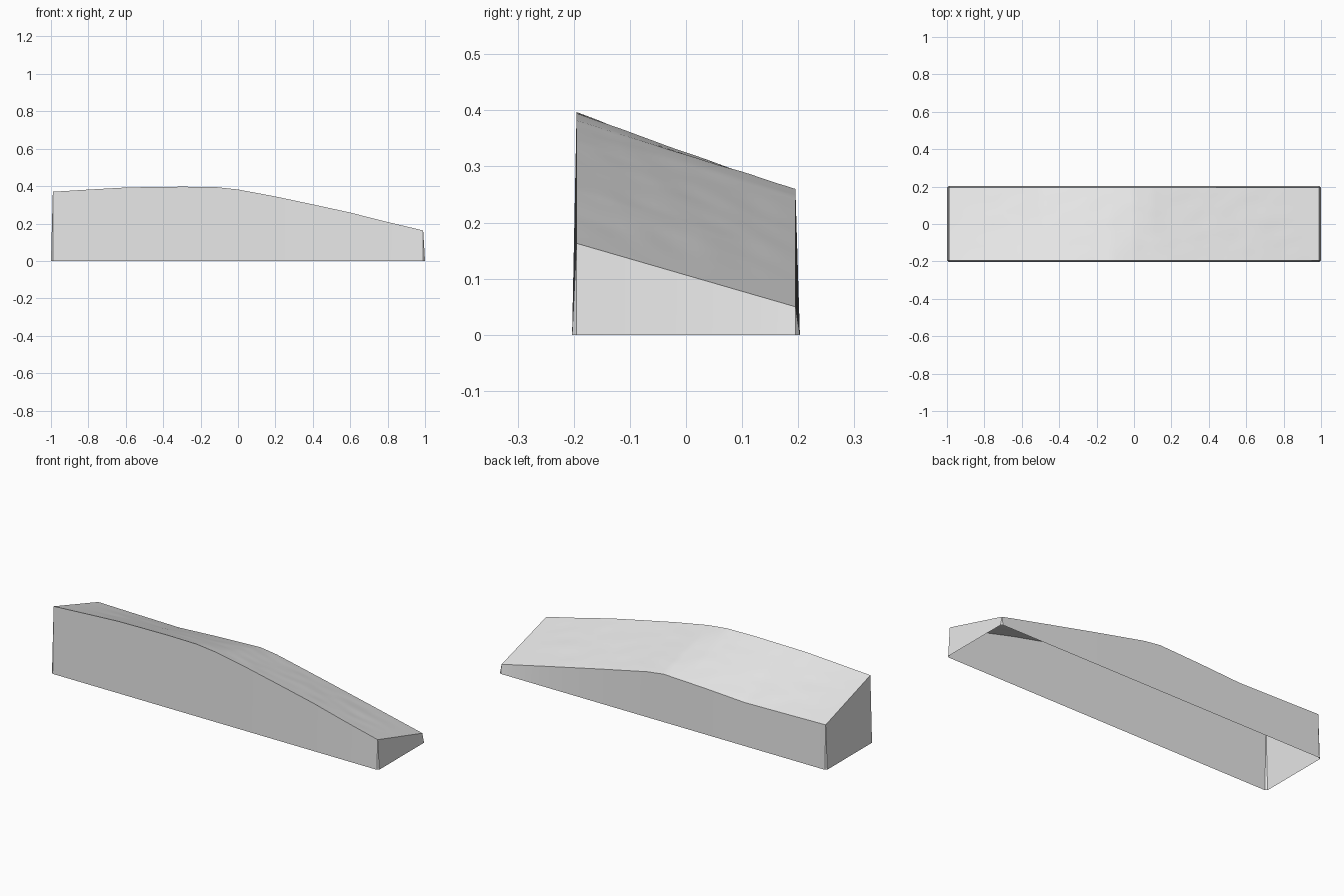
import bpy, bmesh, math
from mathutils import Vector, noise

cube = bpy.data.objects.get("Cube")
if cube:
    bpy.data.objects.remove(cube, do_unlink=True)

# One plain stone grey
grey = bpy.data.materials.new("stone_grey")
grey.use_nodes = True
colour = (0.8, 0.8, 0.8, 1)
grey.diffuse_color = colour
grey.node_tree.nodes["Principled BSDF"].inputs["Base Color"].default_value = colour

# Ridge heights along the front and back edges, as (x, z)
FRONT = [(-1, .37), (-.78, .383), (-.6, .393), (-.3, .397), (-.12, .395), (0, .382),
         (.2, .345), (.4, .303), (.6, .26), (.8, .21), (1, .163)]
BACK = [(-1, .245), (-.8, .241), (-.5, .236), (-.25, .25), (0, .26), (.1, .247),
        (.4, .183), (.7, .117), (1, .05)]
TOP_X, TOP_Y = 0.99, 0.195      # edge of the sloping ground
BASE_X, BASE_Y = 1.0, 0.203     # foot of the flared skirt
NX, NY = 100, 20


def height(points, x):
    for (x0, z0), (x1, z1) in zip(points, points[1:]):
        if x <= x1:
            return z0 + (z1 - z0) * (x - x0) / (x1 - x0)
    return points[-1][1]


def ground(u, v):
    x = (2 * u - 1) * TOP_X
    y = (2 * v - 1) * TOP_Y
    z = height(FRONT, x / TOP_X) * (1 - v) + height(BACK, x / TOP_X) * v
    # gentle weathering that fades out at the border
    fade = min(1, 8 * min(u, 1 - u, v, 1 - v))
    z += 0.002 * fade * noise.noise(Vector((x * 8, y * 14, 0)))
    return Vector((x, y, z))


# Sloping ground surface
bm = bmesh.new()
grid = [[bm.verts.new(ground(i / NX, j / NY)) for j in range(NY + 1)]
        for i in range(NX + 1)]
for i in range(NX):
    for j in range(NY):
        bm.faces.new((grid[i][j], grid[i + 1][j], grid[i + 1][j + 1], grid[i][j + 1]))


# Flared skirt on each side, open underneath
def skirt(edge, axis, value):
    feet = []
    for v in edge:
        p = v.co.copy()
        p[axis], p.z = value, 0
        feet.append(bm.verts.new(p))
    for k in range(len(edge) - 1):
        bm.faces.new((edge[k + 1], edge[k], feet[k], feet[k + 1]))
    return feet


sides = [([row[0] for row in grid], 1, -BASE_Y),
         (grid[-1], 0, BASE_X),
         ([row[-1] for row in reversed(grid)], 1, BASE_Y),
         (grid[0][::-1], 0, -BASE_X)]
feet = [skirt(*side) for side in sides]

# Narrow triangles closing the corners
for k in range(4):
    bm.faces.new((sides[k][0][-1], feet[k][-1], feet[(k + 1) % 4][0]))

bmesh.ops.recalc_face_normals(bm, faces=bm.faces)
bm.faces.ensure_lookup_table()
if bm.faces[0].normal.z < 0:
    bmesh.ops.reverse_faces(bm, faces=bm.faces)

mesh = bpy.data.meshes.new("ground_block")
bm.to_mesh(mesh)
bm.free()
mesh.materials.append(grey)
block = bpy.data.objects.new("ground_block", mesh)
bpy.context.collection.objects.link(block)
bpy.context.view_layer.objects.active = block
block.select_set(True)
bpy.ops.object.shade_smooth_by_angle(angle=math.radians(30))
